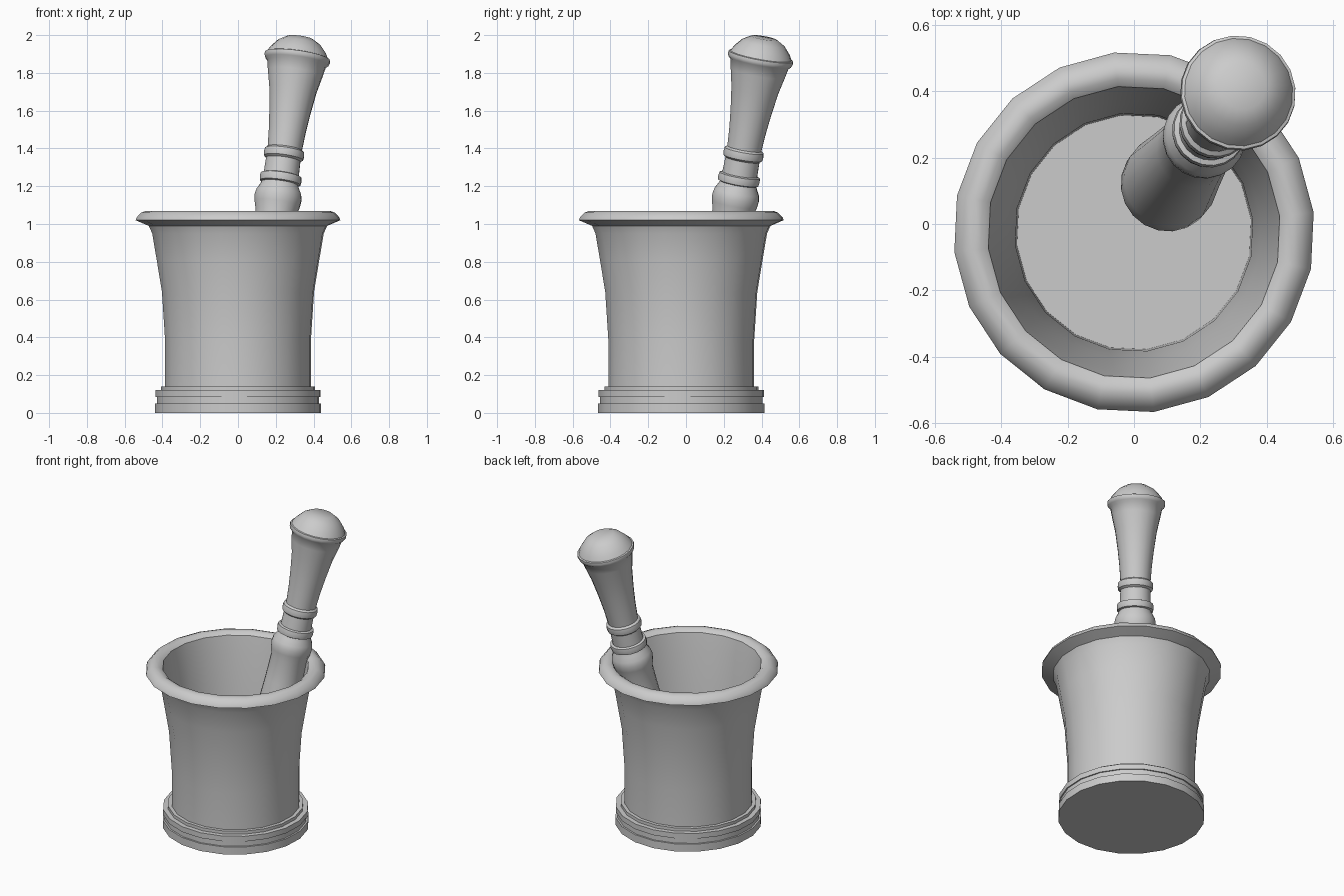
import bpy, bmesh, math
from mathutils import Vector, Matrix

if "Cube" in bpy.data.objects:
    bpy.data.objects.remove(bpy.data.objects["Cube"])

SIDES = 20


def lathe(name, profile, matrix, phase=0.0, angle=35):
    """Revolve (radius, height) points; radius 0 closes an end."""
    bm = bmesh.new()
    rings = []
    for r, z in profile:
        if r == 0:
            rings.append([bm.verts.new((0, 0, z))])
        else:
            rings.append([bm.verts.new((r * math.cos(phase + math.tau * i / SIDES),
                                        r * math.sin(phase + math.tau * i / SIDES), z))
                          for i in range(SIDES)])
    for a, b in zip(rings, rings[1:]):
        for i in range(SIDES):
            j = (i + 1) % SIDES
            if len(a) == 1:
                bm.faces.new((a[0], b[j], b[i]))
            elif len(b) == 1:
                bm.faces.new((a[i], a[j], b[0]))
            else:
                bm.faces.new((a[i], a[j], b[j], b[i]))
    bmesh.ops.recalc_face_normals(bm, faces=bm.faces)
    mesh = bpy.data.meshes.new(name)
    bm.to_mesh(mesh)
    bm.free()
    obj = bpy.data.objects.new(name, mesh)
    obj.matrix_world = matrix
    bpy.context.collection.objects.link(obj)
    bpy.ops.object.select_all(action='DESELECT')
    obj.select_set(True)
    bpy.context.view_layer.objects.active = obj
    bpy.ops.object.shade_smooth_by_angle(angle=math.radians(angle))
    return obj


# Mortar: stepped foot, flared wall, rolled rim, hollow inside
mortar = [(0, 0), (0.443, 0), (0.443, 0.05), (0.432, 0.05), (0.432, 0.085),
          (0.44, 0.085), (0.44, 0.12), (0.41, 0.12), (0.41, 0.14), (0.388, 0.14),
          (0.388, 0.38), (0.405, 0.64), (0.433, 0.81), (0.457, 0.95), (0.475, 0.99),
          (0.545, 1.02), (0.54, 1.035), (0.515, 1.06), (0.49, 1.07), (0.465, 1.067),
          (0.442, 1.05), (0.425, 0.95), (0.385, 0.64), (0.36, 0.38), (0.355, 0.14), (0, 0.14)]
lathe("mortar", mortar, Matrix.Translation((0, -0.025, 0)), math.radians(6.3))

# Pestle: turned handle, measured downwards from the top along its leaning axis
pestle = [(0, 0), (0.07, 0), (0.115, 0.027), (0.15, 0.068), (0.165, 0.095),
          (0.174, 0.098), (0.176, 0.112), (0.17, 0.127), (0.157, 0.14), (0.147, 0.19),
          (0.127, 0.28), (0.11, 0.4), (0.099, 0.5), (0.092, 0.6),
          (0.105, 0.61), (0.108, 0.63), (0.105, 0.65), (0.092, 0.66), (0.094, 0.74),
          (0.109, 0.745), (0.112, 0.765), (0.109, 0.785), (0.098, 0.79), (0.104, 0.805),
          (0.12, 0.835), (0.126, 0.865), (0.122, 0.9), (0.11, 0.945),
          (0.114, 1.1), (0.127, 1.35), (0.143, 1.62), (0.142, 1.7), (0.12, 1.76),
          (0.07, 1.795), (0, 1.805)]
axis = Vector((0.137, 0.179, 1)).normalized()
lean = Vector((0, 0, 1)).rotation_difference(axis).to_matrix().to_4x4()
lathe("pestle", [(r, -t) for r, t in pestle],
      Matrix.Translation((0.328, 0.414, 1.985)) @ lean, 0.1)
